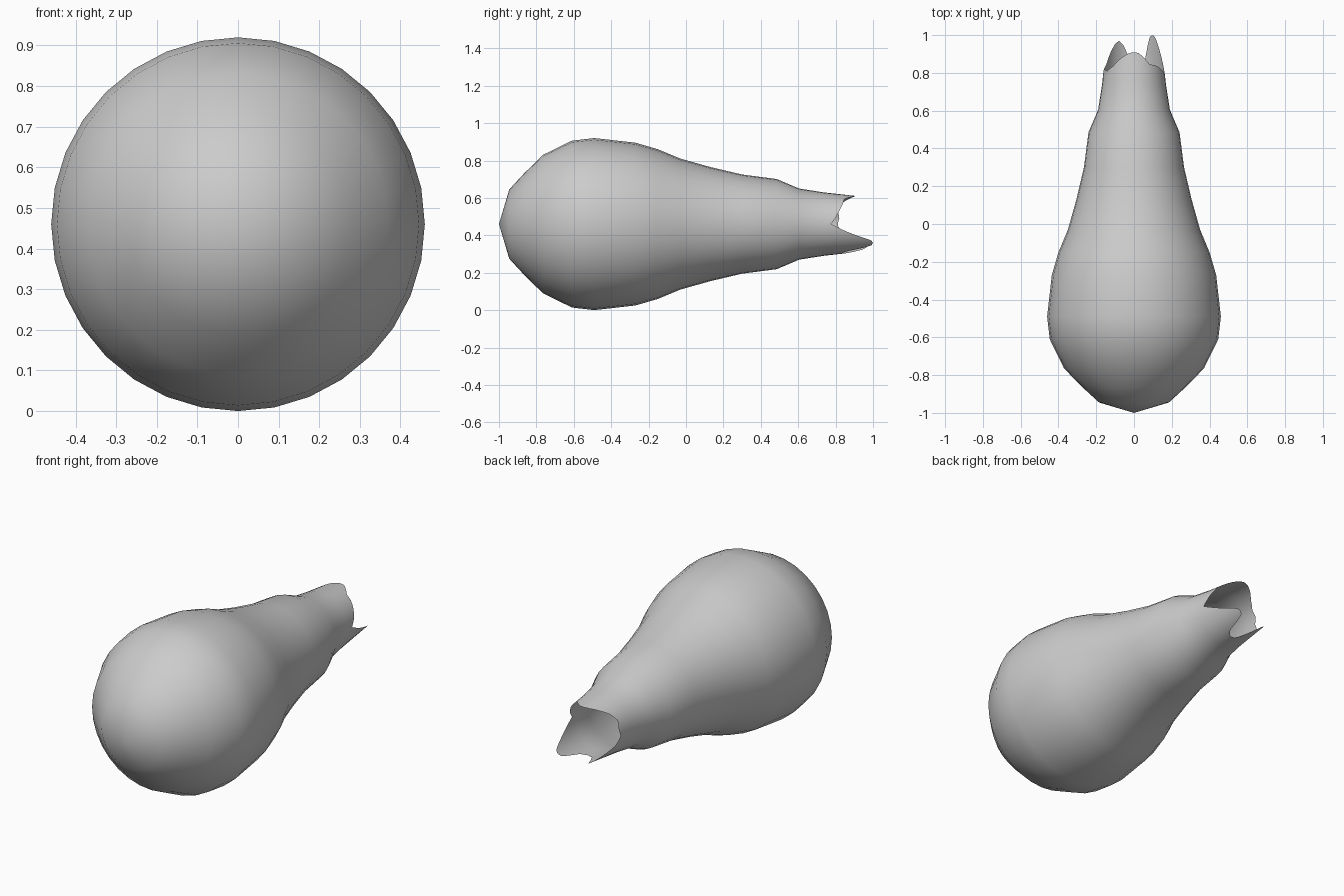
import bpy, bmesh, math

if "Cube" in bpy.data.objects:
    bpy.data.objects.remove(bpy.data.objects["Cube"])

SIDES, SUB, CZ = 32, 4, 0.46

# Body profile: (y, radius) from blunt tip to neck
profile = [(-0.945, 0.185), (-0.865, 0.272), (-0.765, 0.37), (-0.61, 0.446),
           (-0.49, 0.46), (-0.27, 0.435), (-0.15, 0.40), (-0.03, 0.35),
           (0.13, 0.305), (0.30, 0.265), (0.485, 0.241), (0.605, 0.19), (0.74, 0.169)]

# Broken rim: (angle in degrees from +x towards +z, y of the edge)
rim = [(0, 0.775), (12, 0.80), (30, 0.825), (45, 0.84), (58, 0.845), (68, 0.875),
       (80, 0.905), (92, 0.91), (104, 0.90), (118, 0.875), (135, 0.835), (152, 0.81),
       (168, 0.82), (182, 0.81), (200, 0.84), (215, 0.91), (227, 0.955), (237, 0.97),
       (248, 0.945), (257, 0.90), (270, 0.835), (280, 0.83), (291, 0.86), (300, 0.95),
       (306, 0.99), (314, 1.0), (322, 0.99), (330, 0.95), (345, 0.86), (360, 0.775)]


def rim_y(deg):
    for (a, ya), (b, yb) in zip(rim, rim[1:]):
        if a <= deg <= b:
            return ya + (yb - ya) * (deg - a) / (b - a)


def point(angle, y, r):
    return (r * math.cos(angle), y, CZ + r * math.sin(angle))


bm = bmesh.new()
tip = bm.verts.new((0, -1.0, CZ))
rings = [[bm.verts.new(point(2 * math.pi * i / SIDES, y, r)) for i in range(SIDES)]
         for y, r in profile]

# Rounded end and body bands
for i in range(SIDES):
    j = (i + 1) % SIDES
    bm.faces.new((tip, rings[0][j], rings[0][i]))
    for a, b in zip(rings, rings[1:]):
        bm.faces.new((a[i], a[j], b[j], b[i]))

# Jagged open edge, finer than the body
edge = []
for k in range(SIDES * SUB):
    deg = 360 * k / (SIDES * SUB)
    y = rim_y(deg)
    edge.append(bm.verts.new(point(math.radians(deg), y, 0.169 - 0.11 * (y - 0.74))))
for i in range(SIDES):
    a, b = rings[-1][i], rings[-1][(i + 1) % SIDES]
    top = [edge[(i * SUB + s) % len(edge)] for s in range(SUB + 1)]
    for s in range(SUB):
        bm.faces.new((a if s < SUB // 2 else b, top[s + 1], top[s]))
    bm.faces.new((a, b, top[SUB // 2]))

bmesh.ops.recalc_face_normals(bm, faces=bm.faces)
for f in bm.faces:
    f.smooth = True
mesh = bpy.data.meshes.new("hollow_bulb")
bm.to_mesh(mesh)
bm.free()
body = bpy.data.objects.new("hollow_bulb", mesh)
bpy.context.collection.objects.link(body)
